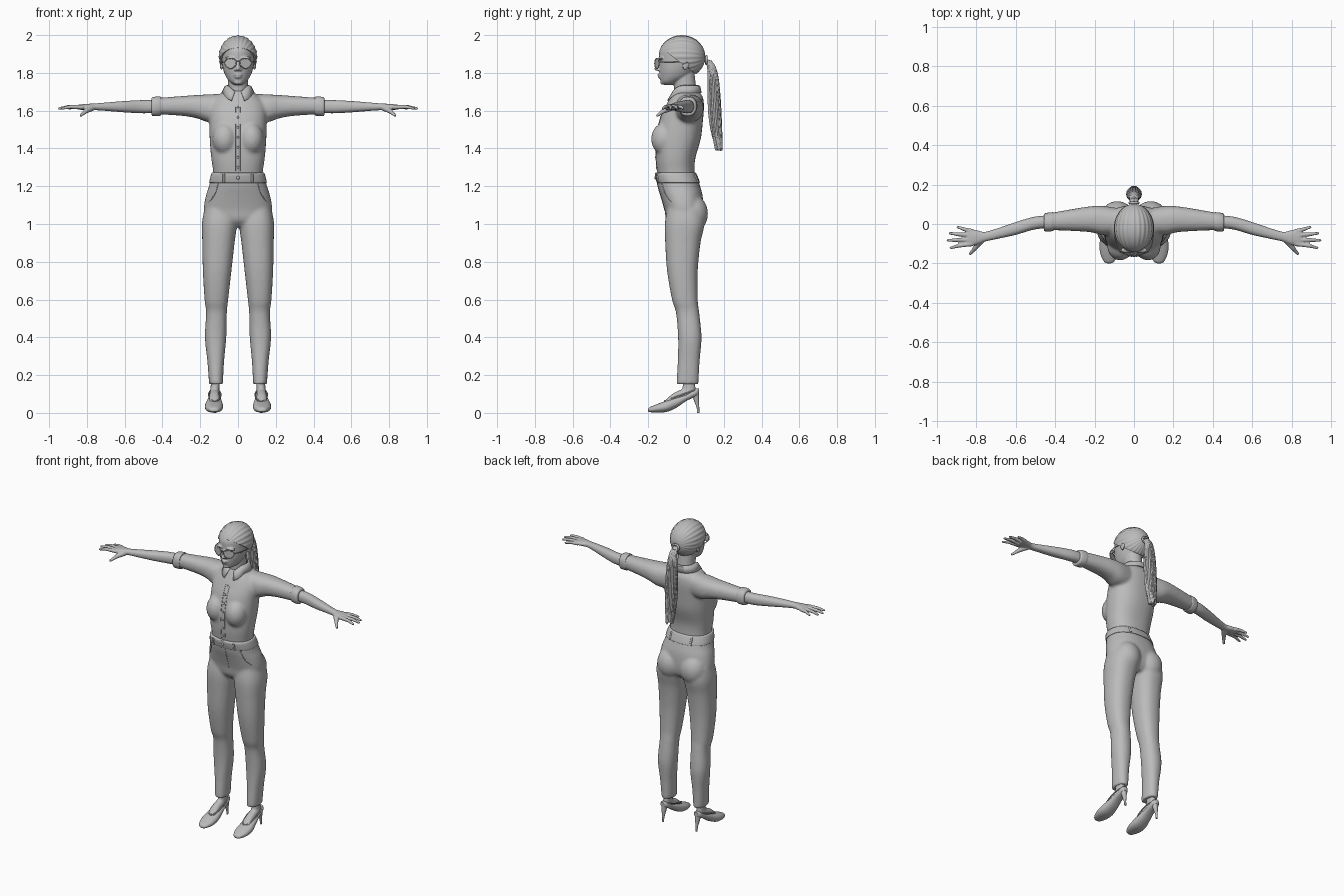
import bpy, bmesh, math, random
from mathutils import Vector, Matrix

random.seed(4)
if "Cube" in bpy.data.objects:
    bpy.data.objects.remove(bpy.data.objects["Cube"])

grey = bpy.data.materials.new("plain grey")
grey.use_nodes = True
tone = (.5, .5, .5, 1)
grey.diffuse_color = tone
grey.node_tree.nodes["Principled BSDF"].inputs["Base Color"].default_value = tone
SIDES = (1, -1)


def register(name, data):
    obj = bpy.data.objects.new(name, data)
    bpy.context.scene.collection.objects.link(obj)
    data.materials.append(grey)
    return obj


def finish(bm, name, voxel=0, smooth=4):
    """Turn a bmesh into an object; a voxel size fuses its shells."""
    bmesh.ops.recalc_face_normals(bm, faces=bm.faces)
    mesh = bpy.data.meshes.new(name)
    bm.to_mesh(mesh)
    bm.free()
    obj = register(name, mesh)
    bpy.ops.object.select_all(action='DESELECT')
    obj.select_set(True)
    bpy.context.view_layer.objects.active = obj
    bpy.ops.object.shade_smooth_by_angle(angle=math.radians(50))
    if voxel:
        mod = obj.modifiers.new("fuse", 'REMESH')
        mod.mode, mod.voxel_size, mod.use_smooth_shade = 'VOXEL', voxel, True
        mod = obj.modifiers.new("soften", 'SMOOTH')
        mod.factor, mod.iterations = .5, smooth
    return obj


def loft(bm, axis, rows, side=1, steps=6, ring=32, power=2.3):
    """Skin rounded sections (position, a_min, a_max, b_min, b_max) along an axis."""
    rows = [Vector(r) for r in rows]
    path = []
    for i in range(len(rows) - 1):
        p, q, r, s = (rows[min(max(i + k, 0), len(rows) - 1)] for k in (-1, 0, 1, 2))
        for t in (k / steps for k in range(steps)):
            path.append(q + (r - p) * t / 2 + (p * 2 - q * 5 + r * 4 - s) * t**2 / 2
                        + (q * 3 - p - r * 3 + s) * t**3 / 2)
    path.append(rows[-1])
    rings = []
    for t, a0, a1, b0, b1 in path:
        loop = []
        for k in range(ring):
            c, s = math.cos(math.tau * k / ring), math.sin(math.tau * k / ring)
            a = (a0 + a1) / 2 + (a1 - a0) / 2 * math.copysign(abs(c)**(2 / power), c)
            b = (b0 + b1) / 2 + (b1 - b0) / 2 * math.copysign(abs(s)**(2 / power), s)
            x, y, z = {'x': (t, a, b), 'y': (a, t, b), 'z': (a, b, t)}[axis]
            loop.append(bm.verts.new((x * side, y, z)))
        rings.append(loop)
    for low, high in zip(rings, rings[1:]):
        for k in range(ring):
            n = (k + 1) % ring
            bm.faces.new((low[k], low[n], high[n], high[k]))
    bm.faces.new(rings[0])
    bm.faces.new(rings[-1])


def trunk(rows):
    """Expand symmetric (z, half width, front, back) rows."""
    return [(z, -w, w, f, b) for z, w, f, b in rows]


def blob(bm, centre, radii, tilt=0):
    matrix = Matrix.Translation(centre) @ Matrix.Rotation(tilt, 4, 'X') @ Matrix.Diagonal((*radii, 1))
    bmesh.ops.create_uvsphere(bm, u_segments=20, v_segments=12, radius=1, matrix=matrix)


def rod(bm, start, end, r1, r2):
    start, end = Vector(start), Vector(end)
    turn = (end - start).to_track_quat('Z', 'Y').to_matrix().to_4x4()
    bmesh.ops.create_cone(bm, cap_ends=True, segments=14, radius1=r1, radius2=r2,
                          depth=(end - start).length, matrix=Matrix.Translation((start + end) / 2) @ turn)


def tube(name, points, radius, cyclic=False):
    curve = bpy.data.curves.new(name, 'CURVE')
    curve.dimensions, curve.bevel_depth, curve.bevel_resolution = '3D', radius, 1
    curve.use_fill_caps, curve.resolution_u = True, 4
    spline = curve.splines.new('NURBS')
    spline.points.add(len(points) - 1)
    for point, co in zip(spline.points, points):
        point.co = (*co, 1)
    spline.use_cyclic_u, spline.use_endpoint_u, spline.order_u = cyclic, not cyclic, 3
    return register(name, curve)


def on_surface(obj, x, z, facing=-1):
    """Point where a horizontal ray meets the front (-1) or back (1) of an object."""
    hit, co, _, _ = obj.evaluated_get(bpy.context.evaluated_depsgraph_get()).ray_cast(
        Vector((x, facing, z)), Vector((0, -facing, 0)))
    return co if hit else Vector((x, 0, z))


# Shirt: torso, bust and sleeves fused together
bm = bmesh.new()
loft(bm, 'z', trunk([(1.2, .13, -.14, .05), (1.28, .132, -.153, .045), (1.35, .142, -.16, .05),
                     (1.45, .15, -.16, .078), (1.55, .152, -.14, .09), (1.62, .15, -.11, .095),
                     (1.67, .12, -.085, .09), (1.7, .075, -.068, .07), (1.715, .055, -.05, .06)]))
for s in SIDES:
    blob(bm, (s * .07, -.115, 1.45), (.066, .07, .085))
    loft(bm, 'x', [(.08, -.05, .08, 1.54, 1.69), (.16, -.055, .092, 1.54, 1.686), (.22, -.042, .09, 1.56, 1.683),
                   (.3, -.036, .078, 1.573, 1.677), (.45, -.03, .052, 1.582, 1.666)], s)
shirt = finish(bm, "shirt", .009, 6)

# Rolled cuffs
for s, label in zip(SIDES, ("left", "right")):
    bm = bmesh.new()
    loft(bm, 'x', [(.408, -.028, .054, 1.58, 1.666), (.412, -.036, .06, 1.573, 1.675),
                   (.45, -.038, .055, 1.571, 1.672), (.458, -.03, .048, 1.58, 1.664)], s, 3)
    finish(bm, label + "_cuff")

    # Forearm, palm and fingers
    bm = bmesh.new()
    loft(bm, 'x', [(.4, -.02, .045, 1.59, 1.657), (.5, -.027, .038, 1.586, 1.656), (.6, -.055, .01, 1.591, 1.651),
                   (.7, -.077, -.024, 1.599, 1.643), (.76, -.09, -.04, 1.603, 1.638),
                   (.8, -.105, -.031, 1.604, 1.636), (.845, -.11, -.028, 1.605, 1.632)], s)
    for base, knuckle, tip in ((-.1, .89, (.93, -.121)), (-.08, .9, (.947, -.083)),
                               (-.058, .89, (.935, -.047)), (-.038, .86, (.895, -.016))):
        middle = (s * knuckle, (base + tip[1]) / 2, 1.62)
        end = (s * tip[0], tip[1], 1.612)
        rod(bm, (s * .82, base, 1.619), middle, .013, .01)
        rod(bm, middle, end, .01, .007)
        blob(bm, end, (.007, .007, .007))
    rod(bm, (s * .77, -.075, 1.617), (s * .81, -.125, 1.595), .018, .012)
    rod(bm, (s * .805, -.12, 1.597), (s * .835, -.155, 1.572), .012, .007)
    finish(bm, label + "_forearm_and_hand", .0045, 3)

# Trousers: pelvis, seat and legs fused together
bm = bmesh.new()
loft(bm, 'z', trunk([(.985, .08, -.07, .06), (1.02, .165, -.103, .085), (1.08, .181, -.115, .092),
                     (1.15, .17, -.135, .088), (1.2, .154, -.15, .075), (1.27, .138, -.161, .052)]))
for s in SIDES:
    blob(bm, (s * .085, .035, 1.055), (.085, .082, .1))
    loft(bm, 'z', [(1.08, .005, .178, -.1, .09), (1, .005, .191, -.112, .098), (.9, .018, .189, -.11, .077),
                   (.75, .035, .186, -.1, .062), (.6, .052, .177, -.074, .062), (.53, .059, .169, -.053, .07),
                   (.4, .062, .175, -.042, .082), (.27, .074, .162, -.044, .072), (.152, .08, .153, -.051, .066)], s)
trousers = finish(bm, "trousers", .009, 5)

# Waistband and belt loops
bm = bmesh.new()
loft(bm, 'z', trunk([(1.218, .151, -.153, .072), (1.225, .152, -.157, .072), (1.265, .142, -.165, .056),
                     (1.272, .136, -.158, .05)]), steps=3, ring=48)
band = finish(bm, "waistband")
bm = bmesh.new()
for x in (-.075, .075):
    for facing in SIDES:
        low, high = (on_surface(band, x, z, facing) for z in (1.222, 1.265))
        rod(bm, low, high, .006, .006)
finish(bm, "belt_loops")

# Seams, placket and buttons follow the cloth
levels = [1.28 + i * .02 for i in range(18)]
for x in (-.014, .014):
    tube("placket_edge", [on_surface(shirt, x, z) for z in levels], .0022)
tube("fly_seam", [on_surface(trousers, .012, 1.215 - i * .02) for i in range(8)], .002)
for s in SIDES:
    tube("pocket_seam", [on_surface(trousers, s * x, z) for x, z in
                         ((.105, 1.215), (.112, 1.185), (.124, 1.155), (.14, 1.13), (.155, 1.115))], .0025)
bm = bmesh.new()
for i in range(7):
    blob(bm, on_surface(shirt, 0, 1.3 + i * .053), (.006, .004, .006))
blob(bm, on_surface(band, 0, 1.245), (.009, .006, .009))
finish(bm, "buttons")

# Collar: an open ring that drops into two points at the front
bm = bmesh.new()
rows = []
for i in range(49):
    a = math.radians(14 + 332 * i / 48)
    front = max(math.cos(a), 0)**4
    x, y = math.sin(a), -math.cos(a)
    rows.append([bm.verts.new(co) for co in (
        (x * .058, .002 + y * .062, 1.735 - front * .035), (x * .07, y * .075, 1.73 - front * .035),
        (x * (.088 + front * .06), y * (.083 + front * .022), 1.694 - front * .045))])
for p, q in zip(rows, rows[1:]):
    for k in range(2):
        bm.faces.new((p[k], q[k], q[k + 1], p[k + 1]))
collar = finish(bm, "collar")
collar.modifiers.new("cloth", 'SOLIDIFY').thickness = .006

# Head: skull, neck, nose, lips, brow and ears
bm = bmesh.new()
loft(bm, 'z', trunk([(1.737, .022, -.118, -.06), (1.752, .043, -.133, -.03), (1.78, .064, -.139, .02),
                     (1.82, .079, -.142, .05), (1.87, .087, -.143, .08), (1.92, .086, -.14, .08),
                     (1.96, .065, -.11, .05), (1.98, .03, -.06, .01)]), power=2)
loft(bm, 'z', trunk([(1.66, .066, -.065, .075), (1.72, .054, -.063, .055), (1.8, .053, -.075, .045)]), power=2)
rod(bm, (0, -.138, 1.87), (0, -.151, 1.822), .007, .014)
blob(bm, (0, -.155, 1.821), (.011, .014, .009))
for s in SIDES:
    blob(bm, (s * .012, -.146, 1.817), (.009, .011, .007))
    blob(bm, (s * .035, -.133, 1.878), (.034, .014, .009))
    blob(bm, (s * .088, .0, 1.845), (.008, .018, .03), -.2)
blob(bm, (0, -.139, 1.79), (.023, .013, .006))
blob(bm, (0, -.137, 1.778), (.02, .013, .007))
blob(bm, (0, -.123, 1.75), (.022, .014, .012))
finish(bm, "head", .0045, 2)

# Hair swept back in ribs, trimmed along the hairline
bm = bmesh.new()
bmesh.ops.create_uvsphere(bm, u_segments=144, v_segments=24, radius=1)
for v in bm.verts:
    rib = 1 + .016 * math.cos(24 * math.atan2(v.co.y, v.co.x))
    v.co = Vector((v.co.x * .101 * rib, -.022 - v.co.z * .124, 1.885 + v.co.y * .113 * rib))
cut = bmesh.ops.bisect_plane(bm, geom=bm.verts[:] + bm.edges[:] + bm.faces[:], clear_inner=True,
                             plane_co=(0, -.13, 1.93), plane_no=(0, .15, .2))
rim = [e for e in cut['geom_cut'] if isinstance(e, bmesh.types.BMEdge)]
bmesh.ops.contextual_create(bm, geom=rim)
finish(bm, "swept_hair")

# Ponytail: a core wrapped in loose strands, with a hair tie
spine = ((.085, 1.872, .006), (.125, 1.865, .012), (.143, 1.8, .022), (.148, 1.68, .03),
         (.156, 1.52, .03), (.172, 1.4, .016))
bm = bmesh.new()
loft(bm, 'z', [(z, -w, w, y - w, y + w) for y, z, w in spine[1:]], power=2)
finish(bm, "ponytail_core")
for i in range(22):
    a = math.tau * i / 22
    end = random.uniform(-.015, .03)
    tube("ponytail_strand", [(math.cos(a) * w * 1.15, y + math.sin(a) * w, z + end * (k == 5))
                             for k, (y, z, w) in enumerate(spine)], .0065)
turns = [math.tau * i / 16 for i in range(16)]
tube("hair_tie", [(math.cos(a) * .022, .108, 1.868 + math.sin(a) * .02) for a in turns], .007, True)

# Glasses: teardrop lenses, rims, bridge and temples
for s in SIDES:
    outline = [(s * (.04 + math.cos(a) * (.031 + .004 * math.sin(a))), -.154 + .012 * math.cos(a),
                1.85 + math.sin(a) * .027) for a in turns]
    tube("glasses_rim", outline, .0025, True)
    bm = bmesh.new()
    bm.faces.new([bm.verts.new(co) for co in outline])
    finish(bm, "lens")
    tube("temple", [(s * .07, -.142, 1.858), (s * .093, -.11, 1.858), (s * .097, -.05, 1.858),
                    (s * .095, .01, 1.855)], .0025)
tube("glasses_bridge", [(-.012, -.162, 1.862), (0, -.167, 1.865), (.012, -.162, 1.862)], .0025)

# Feet and high-heeled shoes
for s, label in zip(SIDES, ("left", "right")):
    bm = bmesh.new()
    loft(bm, 'z', [(.09, .098, .148, -.045, .055), (.13, .099, .145, -.02, .05), (.2, .097, .143, -.01, .045)], s)
    loft(bm, 'y', [(-.11, .1, .15, .03, .066), (-.06, .098, .152, .05, .108), (.02, .1, .148, .08, .14)], s)
    finish(bm, label + "_foot", .005, 4)
    bm = bmesh.new()
    loft(bm, 'y', [(-.2, .118, .136, .008, .02), (-.19, .1, .153, .004, .031), (-.15, .083, .171, .002, .048),
                   (-.1, .079, .175, .006, .066), (-.05, .085, .165, .028, .084), (0, .092, .155, .062, .1),
                   (.05, .096, .15, .086, .128), (.07, .11, .136, .098, .128)], s)
    rod(bm, (s * .123, .05, .1), (s * .123, .063, .03), .02, .007)
    rod(bm, (s * .123, .063, .035), (s * .123, .065, 0), .007, .006)
    finish(bm, label + "_shoe")
    tube("shoe_opening", [(s * (.123 + .033 * math.sin(a)), -.025 - .09 * math.cos(a),
                           .095 - .032 * math.cos(a)) for a in turns], .0035, True)
